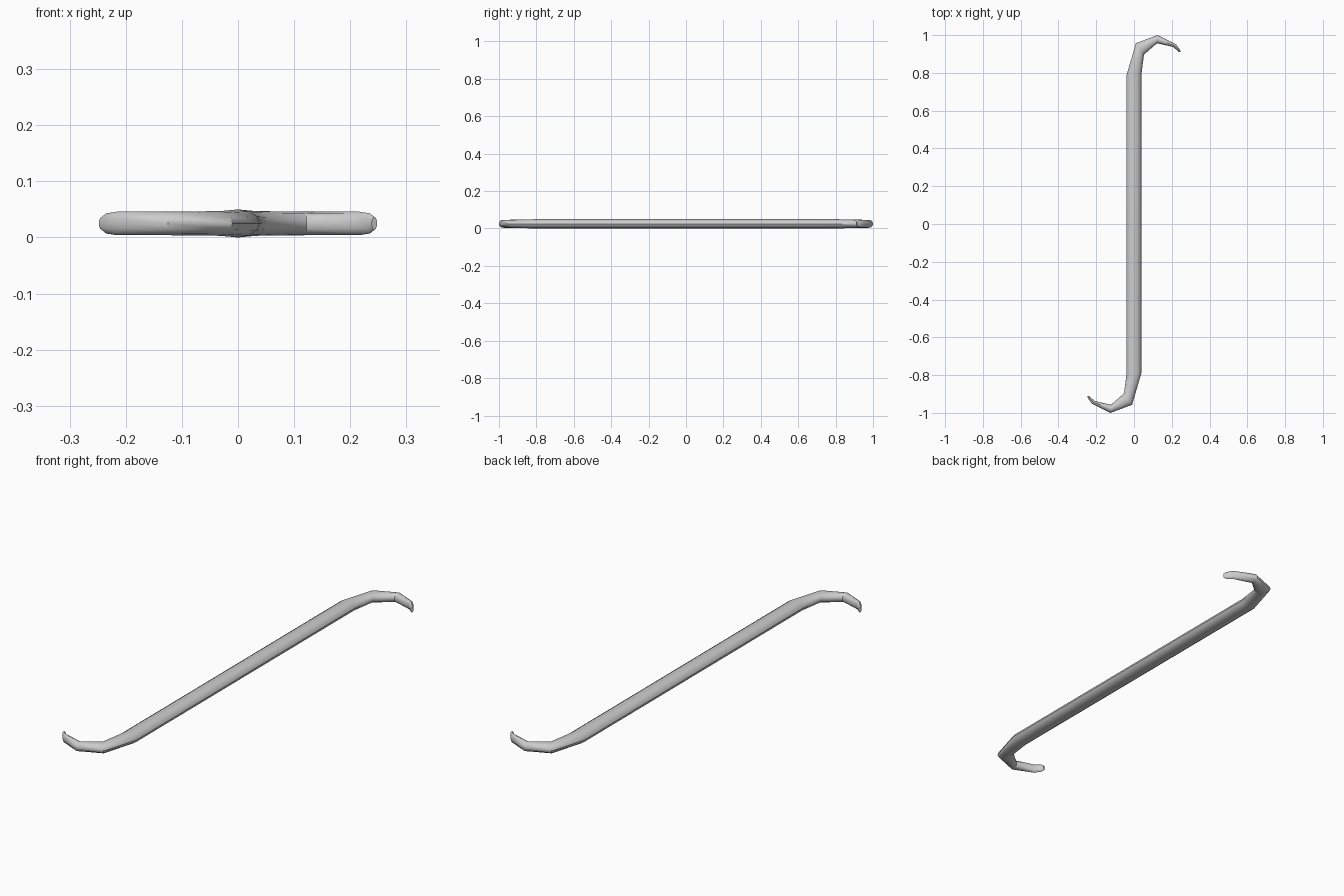
import bpy, bmesh, math
from mathutils import Vector

if "Cube" in bpy.data.objects:
    bpy.data.objects.remove(bpy.data.objects["Cube"])

SIDES = 12
ZC = 0.025

# Half of the bar: (outer edge xy, inner edge xy, half height) for each section
half = [
    ((-0.039, 0.79), (0.039, 0.79), 0.025),
    ((0.010, 0.957), (0.053, 0.897), 0.022),
    ((0.125, 1.000), (0.122, 0.957), 0.021),
    ((0.222, 0.952), (0.208, 0.937), 0.021),
    ((0.241, 0.926), (0.229, 0.918), 0.018),
    ((0.248, 0.914), (0.238, 0.909), 0.011),
]


def neg(p):
    return (-p[0], -p[1])


# The other hook is the same shape turned half way round
sections = [(neg(i), neg(o), h) for o, i, h in reversed(half)]
# keep the -x side first so the shaft does not twist
sections = [(b, a, h) for a, b, h in sections]
sections = [(b, a, h) for a, b, h in sections] + half

bm = bmesh.new()
rings = []
for a, b, h in sections:
    a, b = Vector((*a, ZC)), Vector((*b, ZC))
    mid, axis = (a + b) / 2, (a - b) / 2
    rings.append([bm.verts.new(mid + axis * math.cos(t) + Vector((0, 0, h * math.sin(t))))
                  for t in (2 * math.pi * k / SIDES for k in range(SIDES))])

# Skin between sections and cap the tips
for r, s in zip(rings, rings[1:]):
    for k in range(SIDES):
        n = (k + 1) % SIDES
        bm.faces.new((r[k], r[n], s[n], s[k]))
bm.faces.new(rings[0])
bm.faces.new(rings[-1])
bmesh.ops.recalc_face_normals(bm, faces=bm.faces)

mesh = bpy.data.meshes.new("hooked_bar")
bm.to_mesh(mesh)
bm.free()
bar = bpy.data.objects.new("hooked_bar", mesh)
bpy.context.collection.objects.link(bar)
bpy.context.view_layer.objects.active = bar
bar.select_set(True)
bpy.ops.object.shade_smooth_by_angle(angle=math.radians(40))
